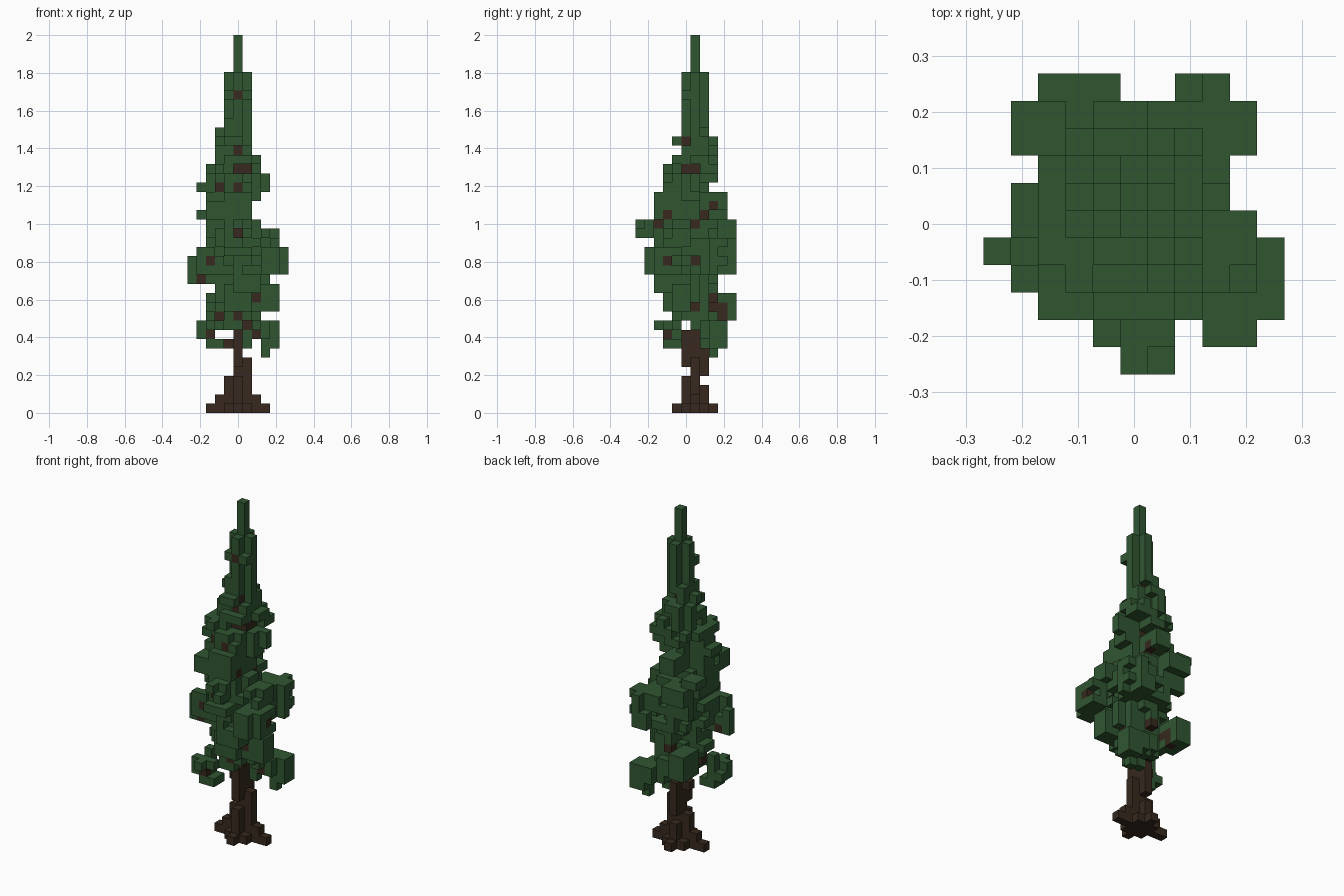
import bpy
import bmesh
import random
from mathutils import Vector

random.seed(4)
CELL = 2 / 41
cube = bpy.data.objects.get("Cube")
if cube:
    bpy.data.objects.remove(cube, do_unlink=True)


def make_material(name, colour):
    mat = bpy.data.materials.new(name)
    mat.use_nodes = True
    mat.diffuse_color = (*colour, 1)
    for node in mat.node_tree.nodes:
        if node.type == 'BSDF_PRINCIPLED':
            node.inputs["Base Color"].default_value = (*colour, 1)
            node.inputs["Roughness"].default_value = 0.9
    return mat


needle_green = make_material("needle green", (0.03, 0.092, 0.031))
bark_brown = make_material("bark brown", (0.038, 0.022, 0.013))

# Every block of the tree: grid position -> part name
blocks = {}


def clump(part, z_low, z_high, x_low, x_high, y_low, y_high, ragged=0.0):
    """Fill a rounded stack of blocks; ragged drops some of its rim."""
    half_x, half_y = (x_high - x_low + 1) / 2, (y_high - y_low + 1) / 2
    mid_x, mid_y = (x_low + x_high) / 2, (y_low + y_high) / 2
    for z in range(z_low, z_high + 1):
        for x in range(x_low, x_high + 1):
            for y in range(y_low, y_high + 1):
                reach = ((x - mid_x) / half_x) ** 2 + ((y - mid_y) / half_y) ** 2
                on_rim = reach > 0.45
                if reach > 0.85 or (on_rim and random.random() < ragged):
                    continue
                blocks[x, y, z] = part


# Foliage core, from the lowest tier up to the narrow crown
core_tiers = [
    (9, 9, -1, 1, 1, 3), (10, 10, -2, 2, -1, 3), (11, 12, -3, 3, -2, 3),
    (13, 14, -2, 3, -3, 3), (15, 18, -3, 3, -3, 4), (19, 20, -3, 2, -3, 4),
    (21, 23, -3, 1, -3, 3), (24, 24, -2, 2, -2, 2), (25, 25, -3, 2, -2, 3),
    (26, 26, -3, -1, -2, 3), (26, 26, 0, 2, 2, 3), (27, 27, -2, 2, -1, 3),
    (28, 29, -2, 1, -1, 3), (30, 30, -2, 1, 0, 2),
]
for tier in core_tiers:
    clump("foliage", *tier, ragged=0.22)
clump("foliage", 31, 36, -1, 1, 0, 2)
clump("foliage", 37, 40, 0, 0, 1, 1)

# Drooping boughs of the lowest whorl
low_boughs = [
    (7, 7, -3, -2, -2, -1), (8, 8, -4, -3, -2, -1), (9, 9, -4, -2, -3, -1),
    (9, 9, -1, 0, -1, -1), (10, 10, -3, -1, -2, 0), (6, 6, 3, 3, 3, 3),
    (7, 9, 3, 4, 3, 4), (8, 9, 1, 3, 1, 4), (7, 7, 1, 1, 2, 2),
    (10, 12, -3, -2, 3, 5), (11, 13, 3, 4, -1, 0), (13, 14, 1, 2, -3, -2),
]
# Spreading boughs of the middle whorl
middle_boughs = [
    (15, 17, 4, 5, -3, -1), (15, 17, 3, 4, -4, -2), (14, 17, -4, -3, -2, -1),
    (14, 16, -5, -5, -1, -1), (15, 18, 2, 4, 2, 5), (15, 16, 2, 3, 4, 5),
    (17, 18, -3, -2, 4, 4), (19, 20, -3, -1, 4, 5), (18, 19, 3, 4, -2, 0),
    (17, 17, -1, 1, -4, -3), (19, 20, 0, 1, -4, -4), (20, 20, 0, 0, -5, -5),
    (19, 19, 1, 1, -5, -5),
]
# Short tips near the crown
upper_boughs = [
    (21, 21, -4, -3, 3, 4), (22, 23, -1, 0, 3, 4), (23, 23, 1, 2, 0, 1),
    (24, 24, -4, -3, 0, 1), (24, 25, 2, 3, 1, 1), (21, 23, 0, 1, -3, -2),
    (21, 22, -3, -2, -3, -2), (34, 34, -1, 1, 0, 0), (31, 31, -1, -1, 0, 2),
    (28, 29, 1, 1, 1, 2), (27, 27, 0, 1, -1, 0),
]
for bough in low_boughs + upper_boughs:
    clump("foliage", *bough)
for bough in middle_boughs:
    clump("foliage", *bough, ragged=0.12)

# Flared root, twisting trunk and its hidden upper stem
trunk_runs = [
    (0, 0, -3, 3, 1, 1), (0, 0, -1, 1, -1, 3), (0, 1, -2, 2, 1, 1),
    (1, 2, 0, 0, 0, 2), (1, 3, -1, 1, 1, 1), (3, 3, 0, 0, 0, 1),
    (4, 5, 0, 1, 1, 1), (4, 7, 0, 0, 1, 2), (5, 8, 0, 0, 0, 1),
    (7, 7, -1, 0, 1, 1), (9, 35, 0, 0, 1, 1),
]
for run in trunk_runs:
    clump("trunk", *run)

# Bare twigs beside the trunk and in the open gaps
open_twigs = [(8, 8, -3, -3, -2, -2), (10, 10, 0, 0, -1, 0),
              (20, 20, 0, 0, -3, -3), (26, 26, 0, 1, 0, 1)]
for twig in open_twigs:
    clump("twigs", *twig)

# Bare twigs in niches of the foliage: (across, height) on the front and side
front_twigs = [(0, 34), (0, 28), (-2, 24), (0, 24), (0, 19), (-3, 16),
               (-4, 14), (2, 12), (-2, 10), (1, 9), (2, 8)]
side_twigs = [(0, 29), (3, 22), (-2, 21), (2, 21), (1, 20), (-2, 16), (1, 16),
              (3, 12), (1, 11), (3, 11), (4, 11), (4, 10)]


def expose_twig(column, guard):
    """Paint the nearest sheltered block and clear the few before it."""
    for index, (x, y, z) in enumerate(column[:3]):
        beside = (x + guard[0], y + guard[1], z)
        if (x, y, z + 1) in blocks and beside in blocks:
            if blocks[x, y, z] == "foliage":
                blocks[x, y, z] = "twigs"
            for nearer in column[:index]:
                del blocks[nearer]
            return


for across, height in front_twigs:
    row = [b for b in blocks if b[0] == across and b[2] == height]
    expose_twig(sorted(row, key=lambda b: b[1]), (1, 0))
for across, height in side_twigs:
    row = [b for b in blocks if b[1] == across and b[2] == height]
    expose_twig(sorted(row, key=lambda b: -b[0]), (0, -1))

SIDES = [Vector(s) for s in ((1, 0, 0), (-1, 0, 0), (0, 1, 0),
                             (0, -1, 0), (0, 0, 1), (0, 0, -1))]


def build_part(part, material):
    """Skin one part's blocks, leaving out faces buried in the tree."""
    bm = bmesh.new()
    corners = {}

    def corner(point):
        key = tuple(round(c * 2) for c in point)
        if key not in corners:
            corners[key] = bm.verts.new(point * CELL)
        return corners[key]

    for spot, owner in blocks.items():
        if owner != part:
            continue
        centre = Vector(spot) + Vector((0, 0, 0.5))
        for side in SIDES:
            neighbour = tuple(int(a + b) for a, b in zip(spot, side))
            if neighbour in blocks:
                continue
            u = Vector((side.y, side.z, side.x)) / 2
            v = side.cross(u)
            middle = centre + side / 2
            bm.faces.new([corner(middle + offset)
                          for offset in (-u - v, u - v, u + v, v - u)])
    mesh = bpy.data.meshes.new(part)
    bm.to_mesh(mesh)
    bm.free()
    mesh.materials.append(material)
    bpy.context.collection.objects.link(bpy.data.objects.new(part, mesh))


build_part("foliage", needle_green)
build_part("trunk", bark_brown)
build_part("twigs", bark_brown)
